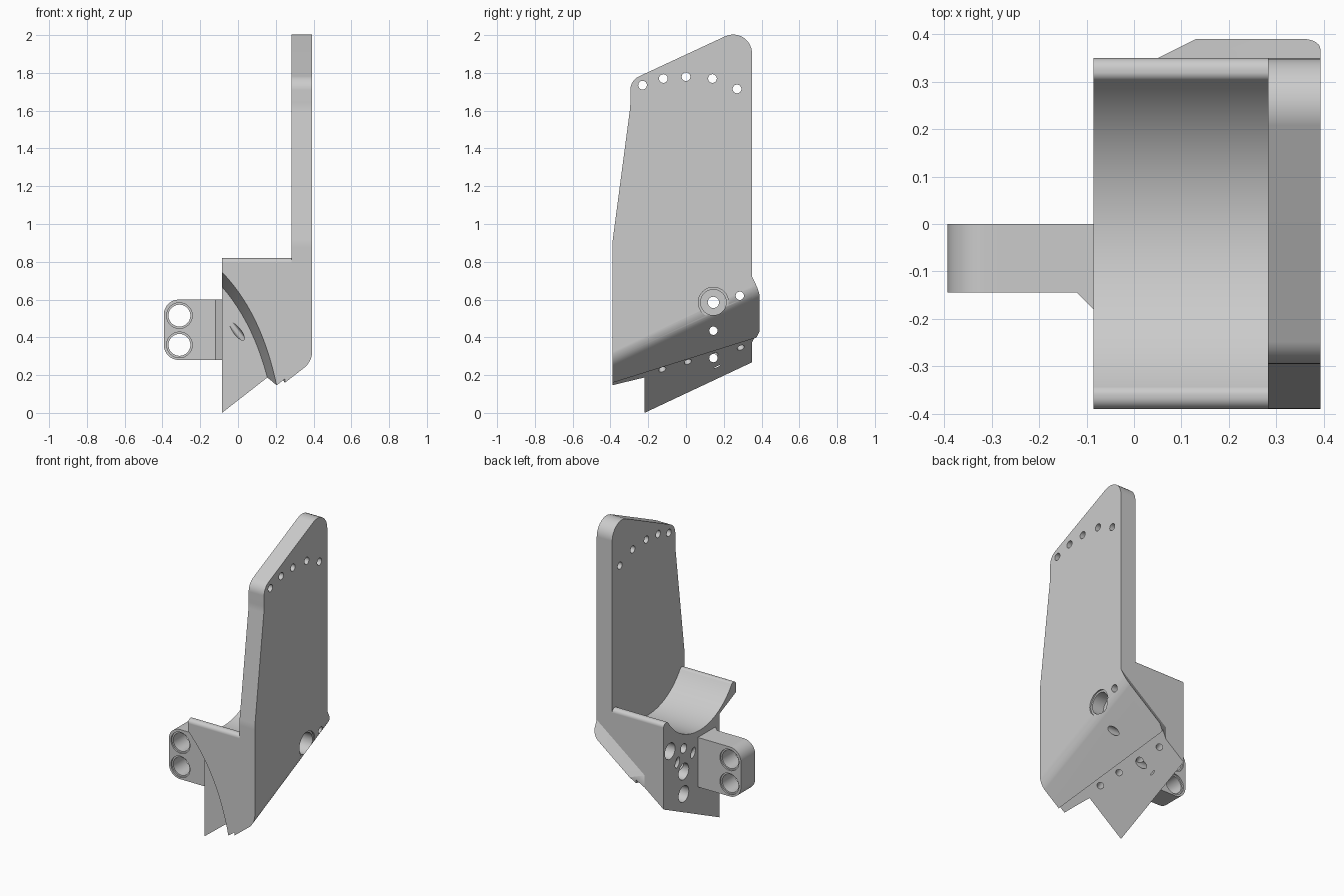
import bpy, bmesh
from math import cos, sin, pi
from mathutils import Vector

if "Cube" in bpy.data.objects:
    bpy.data.objects.remove(bpy.data.objects["Cube"], do_unlink=True)

grey = bpy.data.materials.new("plain grey")
grey.use_nodes = True
grey.diffuse_color = (0.6, 0.6, 0.6, 1)
grey.node_tree.nodes["Principled BSDF"].inputs["Base Color"].default_value = grey.diffuse_color


def loft(name, ring_a, ring_b):
    """Closed solid between two rings with equal point counts."""
    bm = bmesh.new()
    a = [bm.verts.new(p) for p in ring_a]
    b = [bm.verts.new(p) for p in ring_b]
    bm.faces.new(a)
    bm.faces.new(b[::-1])
    for i in range(len(a)):
        j = (i + 1) % len(a)
        bm.faces.new((a[j], a[i], b[i], b[j]))
    bmesh.ops.recalc_face_normals(bm, faces=bm.faces)
    mesh = bpy.data.meshes.new(name)
    bm.to_mesh(mesh)
    bm.free()
    obj = bpy.data.objects.new(name, mesh)
    bpy.context.collection.objects.link(obj)
    mesh.materials.append(grey)
    return obj


def rounded(corners):
    """2D outline from (u, v, radius) corners."""
    out, n = [], len(corners)
    for i, (u, v, r) in enumerate(corners):
        p = Vector((u, v))
        if not r:
            out.append(p)
            continue
        d0 = (Vector(corners[i - 1][:2]) - p).normalized()
        d1 = (Vector(corners[(i + 1) % n][:2]) - p).normalized()
        half = d0.angle(d1) / 2
        c = p + (d0 + d1).normalized() * (r / sin(half))
        t = r * cos(half) / sin(half)
        start, end = (p + d0 * t - c).normalized(), (p + d1 * t - c).normalized()
        turn = pi - 2 * half
        for k in range(9):
            f = k / 8
            arm = start * (sin((1 - f) * turn) / sin(turn)) + end * (sin(f * turn) / sin(turn))
            out.append(c + arm * r)
    return out


def prism_x(name, pts, x0, x1):
    return loft(name, [(x0, u, v) for u, v in pts], [(x1, u, v) for u, v in pts])


def prism_y(name, pts, y0, y1):
    return loft(name, [(u, y0, v) for u, v in pts], [(u, y1, v) for u, v in pts])


def rod(start, end, r):
    """Cylindrical cutter."""
    a, b = Vector(start), Vector(end)
    q = (b - a).to_track_quat('Z', 'Y')
    ring = [q @ Vector((r * cos(k * pi / 16), r * sin(k * pi / 16), 0)) for k in range(32)]
    return loft("cutter", [a + p for p in ring], [b + p for p in ring])


def slice_off(obj, point, normal):
    """Remove everything on the normal side of a plane and cap it."""
    bm = bmesh.new()
    bm.from_mesh(obj.data)
    res = bmesh.ops.bisect_plane(bm, geom=bm.verts[:] + bm.edges[:] + bm.faces[:], dist=1e-5,
                                 plane_co=point, plane_no=normal, clear_outer=True)
    edges = [e for e in res["geom_cut"] if isinstance(e, bmesh.types.BMEdge) and e.is_boundary]
    if edges:
        bmesh.ops.edgeloop_fill(bm, edges=edges)
    bmesh.ops.recalc_face_normals(bm, faces=bm.faces)
    bm.to_mesh(obj.data)
    bm.free()


def carve(obj, cutters):
    bpy.context.view_layer.objects.active = obj
    for c in cutters:
        m = obj.modifiers.new("cut", 'BOOLEAN')
        m.operation, m.solver, m.object = 'DIFFERENCE', 'EXACT', c
        bpy.ops.object.modifier_apply(modifier=m.name)


# Tall side plate
outline = [(-.39, -.4, 0), (-.39, .9, .3), (-.295, 1.62, .3), (-.295, 1.76, .08),
           (.35, 2.06, .1), (.35, -.4, 0)]
plate = prism_x("side_plate", rounded(outline), .283, .393)

# Saddle block with a concave top
radius, centre, half = .3925, Vector((-.02, 1.0325)), .999
arc = [(centre.x + radius * sin(a), centre.y - radius * cos(a), 0)
       for a in [half * (k / 12 - 1) for k in range(25)]]
arc[0] = (-.35, .82, .02)
arc[-1] = (.31, .82, .02)
block = prism_x("saddle_block", rounded([(-.39, -.4, 0), (-.39, .82, .025)] + arc
                                        + [(.35, .82, .025), (.35, -.4, 0)]), -.085, .283)

# Rear flange following the sloped underside
flange = prism_y("rear_flange", [(.0, .2), (.393, .2), (.393, .9), (.0, .9)], .35, .39)
slice_off(flange, (.393, .35, .72), (-.78, 2, 1))
slice_off(flange, (.05, .35, 0), (-.04, .08, 0))

# Sloped underside with a rounded edge into the plate
slope = Vector((.78, .47, -1))
unit = slope.normalized()
fillet = .1
core = Vector((.293, 0, .149 + .78 * .293 + fillet * slope.length))
for part in (plate, block, flange):
    for k in range(8, 0, -1):
        n = Vector((1, 0, 0)).slerp(unit, k / 8)
        slice_off(part, core + fillet * n, n)


# Recessed strip beneath the block
def strip_z(x, y):
    return .78 * (x + .085) + .47 * (y + .22)


corners = [(-.3, -.6), (.29, -.6), (.05, .6), (-.3, .6)]
strip = loft("cutter", [(x, y, strip_z(x, y)) for x, y in corners], [(x, y, -.9) for x, y in corners])

# Curved relief at the front corner
p0, p1, p2 = Vector((-.085, .75)), Vector((.13, .53)), Vector((.21, .13))
curve = [p0 * (1 - t) ** 2 + p1 * 2 * t * (1 - t) + p2 * t * t for t in [k / 14 for k in range(15)]]
edge = [Vector((-.25, .9))] + curve + [Vector((.22, -.4)), Vector((-.25, -.4))]
relief = loft("cutter", [(p.x, -.4, p.y) for p in edge],
              [(p.x - .03, -.22, p.y - .05) for p in edge])

# Holes: arc along the plate top, cross holes, and slanted holes through the strip
top_holes = [rod((.2, y, z), (.5, y, z), .023)
             for y, z in [(-.23, 1.735), (-.12, 1.77), (0, 1.78), (.14, 1.77), (.27, 1.715)]]
cross_spots = [(.145, .585), (.145, .435), (.145, .29), (.285, .62)]
cross = [rod((-.2, y, z), (.5, y, z), r) for (y, z), r in zip(cross_spots, (.03, .022, .022, .022))]
recesses = [rod((-.2, y, z), (0, y, z), .052) for y, z in cross_spots[1:]]
big_bore = [rod((.3, .145, .585), (.5, .145, .585), .068),
            rod((.383, .145, .585), (.5, .145, .585), .08)]
slanted = []
for y, z, depth in [(-.125, .23, .35), (.01, .27, .24), (.15, .305, .35), (.29, .345, .35)]:
    foot = Vector(((z - .47 * (y + .22)) / .78 - .085, y, z))
    slanted.append(rod(foot + slope * .08, foot - slope * depth, .02))

carve(plate, top_holes + cross + big_bore)
carve(block, [strip, relief] + cross + recesses + slanted)
carve(flange, [strip])

# Side lug with two eyes
lug = prism_y("side_lug", rounded([(-.393, .28, .08), (-.085, .28, 0), (-.085, .6, 0),
                                   (-.393, .6, .08)]), -.145, 0)
gusset = [(-.12, -.145), (-.085, -.18), (-.085, -.145)]
lug_gusset = loft("lug_gusset", [(x, y, .28) for x, y in gusset], [(x, y, .6) for x, y in gusset])
eyes = []
for z in (.36, .515):
    eyes += [rod((-.31, -.3, z), (-.31, .2, z), .058),
             rod((-.31, -.3, z), (-.31, -.135, z), .068),
             rod((-.31, -.01, z), (-.31, .2, z), .068)]
carve(lug, eyes)

# Remove the cutters and shade the parts
for o in [o for o in bpy.data.objects if o.name.startswith("cutter")]:
    bpy.data.objects.remove(o, do_unlink=True)
for part in (plate, block, flange, lug, lug_gusset):
    bpy.ops.object.select_all(action='DESELECT')
    part.select_set(True)
    bpy.context.view_layer.objects.active = part
    bpy.ops.object.shade_smooth_by_angle(angle=.5)
    w = part.modifiers.new("even shading", 'WEIGHTED_NORMAL')
    w.keep_sharp = True
